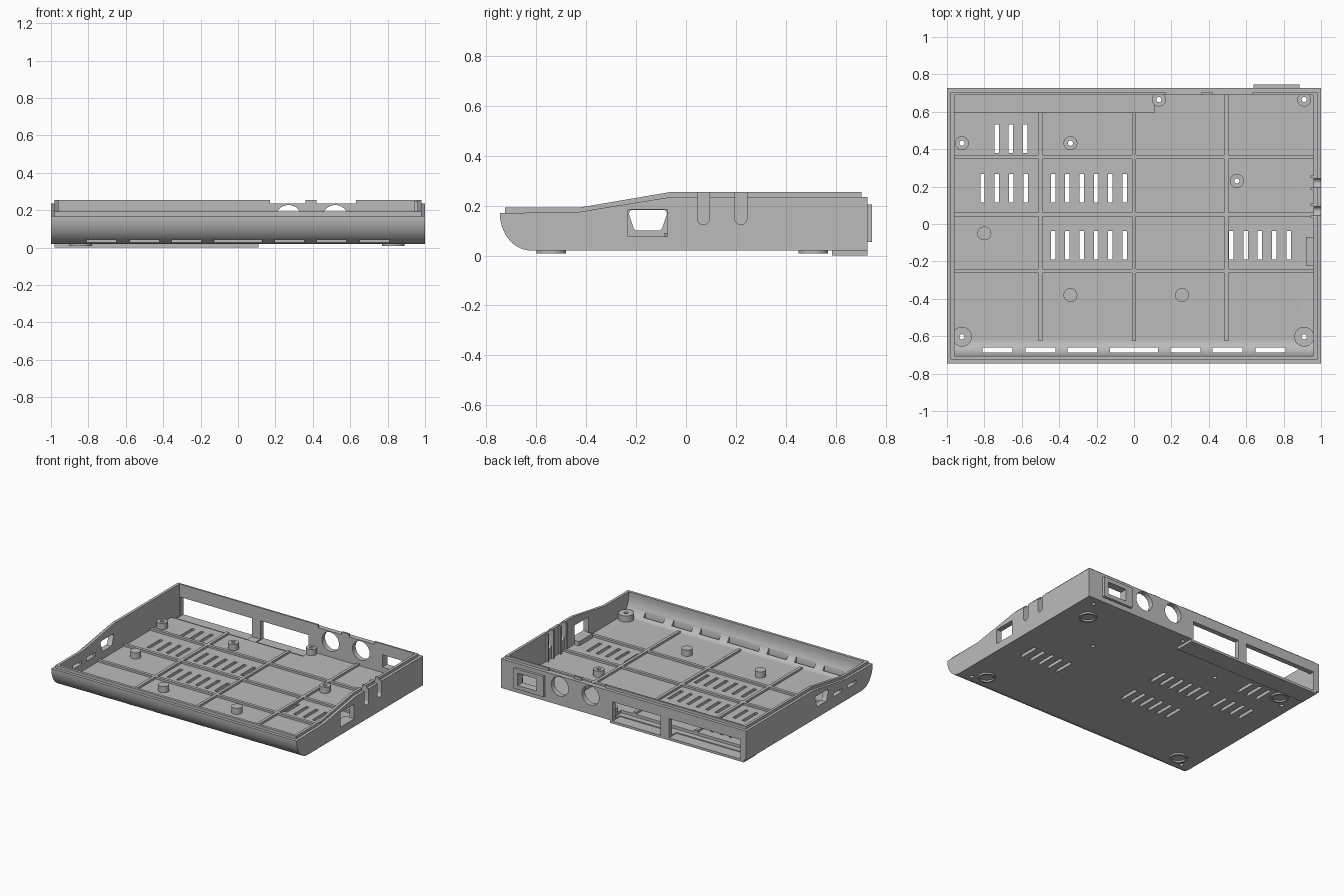
import bpy, bmesh
from math import sin, cos, pi
from mathutils import Vector

cube = bpy.data.objects.get("Cube")
if cube:
    bpy.data.objects.remove(cube)

grey = bpy.data.materials.new("plain grey plastic")
grey.use_nodes = True
colour = (0.5, 0.5, 0.5, 1)
grey.diffuse_color = colour
grey.node_tree.nodes["Principled BSDF"].inputs["Base Color"].default_value = colour


def prism(bm, pts, a, b, axis="x"):
    """Extrude a closed 2D outline along an axis from a to b."""
    place = {"x": lambda p, t: (t, p[0], p[1]),
             "y": lambda p, t: (p[0], t, p[1]),
             "z": lambda p, t: (p[0], p[1], t)}[axis]
    face = bm.faces.new([bm.verts.new(place(p, a)) for p in pts])
    ext = bmesh.ops.extrude_face_region(bm, geom=[face])
    moved = [v for v in ext["geom"] if isinstance(v, bmesh.types.BMVert)]
    bmesh.ops.translate(bm, verts=moved, vec=Vector(place((0, 0), b - a)))


def box(bm, x0, x1, y0, y1, z0, z1):
    prism(bm, [(x0, y0), (x1, y0), (x1, y1), (x0, y1)], z0, z1, "z")


def circle(u, v, r, n=32):
    return [(u + r * cos(2 * pi * i / n), v + r * sin(2 * pi * i / n)) for i in range(n)]


def make(name, build):
    bm = bmesh.new()
    build(bm)
    bmesh.ops.recalc_face_normals(bm, faces=bm.faces[:])
    mesh = bpy.data.meshes.new(name)
    bm.to_mesh(mesh)
    bm.free()
    obj = bpy.data.objects.new(name, mesh)
    bpy.context.collection.objects.link(obj)
    mesh.materials.append(grey)
    return obj


def boolean(target, build, operation="DIFFERENCE"):
    tool = make("cutter", build)
    tool.hide_render = True
    mod = target.modifiers.new("boolean", "BOOLEAN")
    mod.operation, mod.object, mod.solver = operation, tool, "EXACT"
    bpy.context.view_layer.objects.active = target
    bpy.ops.object.modifier_apply(modifier=mod.name)
    bpy.data.objects.remove(tool)


def front_arc(ry, rz, n=16):
    return [(-0.62 - ry * cos(pi / 2 * i / n), 0.17 - rz * sin(pi / 2 * i / n)) for i in range(n + 1)]


BACK, INNER, FLOOR = 0.727, 0.96, 0.045

# Outer shell with rounded front and sloping sides
outer = front_arc(0.126, 0.15) + [(BACK, 0.02), (BACK, 0.235), (-0.06, 0.235), (-0.43, 0.175)]
shell = make("case_shell", lambda bm: prism(bm, outer, -1, 1))

# Stepped lip around the rim
lip = [(-0.725, 0.1), (0.703, 0.1), (0.703, 0.255), (-0.06, 0.255), (-0.43, 0.192), (-0.725, 0.192)]
boolean(shell, lambda bm: prism(bm, lip, -0.98, 0.98), "UNION")

# Raised connector base underneath and port plate on the back
def additions(bm):
    box(bm, -0.98, 0.11, 0.585, BACK, 0, 0.03)
    box(bm, 0.64, 0.885, 0.71, 0.746, 0.055, 0.205)
boolean(shell, additions, "UNION")

# Interior
cavity = front_arc(0.085, 0.17 - FLOOR) + [(0.69, FLOOR), (0.69, 0.4), (-0.705, 0.4)]
boolean(shell, lambda bm: prism(bm, cavity, -INNER, INNER))
boolean(shell, lambda bm: box(bm, -INNER, 0.11, 0.597, 0.69, 0.025, 0.1))

# Ventilation slots: first x, count, front y
VENTS = [(-0.735, 3, 0.38), (-0.81, 4, 0.115), (-0.433, 6, 0.115),
         (-0.433, 6, -0.19), (0.52, 5, -0.19)]
FRONT_SLOTS = [(0, 0.127), (0.275, 0.08), (0.5, 0.08), (0.73, 0.08)]

def vents(bm):
    for x0, count, y in VENTS:
        for i in range(count):
            x = x0 + i * 0.0767
            box(bm, x - 0.012, x + 0.012, y, y + 0.152, -0.1, 0.1)
    for x, w in FRONT_SLOTS:
        for s in ((1, -1) if x else (1,)):
            box(bm, s * x - w, s * x + w, -0.686, -0.66, -0.1, 0.13)
boolean(shell, vents)

# Openings in the walls
def ports(bm):
    box(bm, -0.955, -0.37, 0.64, 0.8, 0.018, 0.16)
    box(bm, -0.3, 0.09, 0.64, 0.8, 0.018, 0.16)
    for x in (0.27, 0.52):
        prism(bm, circle(x, 0.158, 0.07), 0.65, 0.8, "y")
    box(bm, 0.695, 0.85, 0.65, 0.8, 0.085, 0.175)
    for x0, x1 in ((0.17, 0.362), (0.42, 0.63)):
        box(bm, x0, x1, 0.65, 0.8, 0.235, 0.3)
    # right-hand socket and rounded notches
    box(bm, 0.9, 1.1, -0.233, -0.075, 0.077, 0.185)
    for y in (0.07, 0.22):
        arch = [(y - 0.024 * cos(pi * i / 12), 0.148 - 0.024 * sin(pi * i / 12)) for i in range(13)]
        prism(bm, arch + [(y + 0.024, 0.3), (y - 0.024, 0.3)], 0.9, 1.1)
    # left-hand tapered socket and two slits
    taper = [(-0.22, 0.182), (-0.23, 0.17), (-0.21, 0.11), (-0.2, 0.1),
             (-0.105, 0.1), (-0.095, 0.11), (-0.075, 0.17), (-0.085, 0.182)]
    prism(bm, taper, -1.1, -0.9)
    for y in (-0.34, -0.5):
        box(bm, -1.1, -0.9, y - 0.05, y + 0.05, 0.1, 0.125)
boolean(shell, ports)

# Floor stiffening ribs
def ribs(bm):
    z0, z1, w = 0.035, 0.06, 0.011
    for y in (0.358, 0.05, -0.252):
        box(bm, -0.965, 0.965, y - w, y + w, z0, z1)
    for x, y1 in ((-0.5, 0.597), (0, 0.597), (0.495, 0.695)):
        box(bm, x - w, x + w, -0.625, y1, z0, z1)
make("floor_ribs", ribs)

# Screw posts, drilled through the floor
DRILLED = [(-0.92, 0.432, 0.037), (-0.34, 0.432, 0.037), (0.133, 0.665, 0.037),
           (0.91, 0.665, 0.037), (0.55, 0.23, 0.037), (-0.92, -0.603, 0.053), (0.91, -0.603, 0.053)]
SOLID = [(-0.8, -0.05), (-0.34, -0.38), (0.257, -0.38)]

def posts(bm):
    for x, y, r in DRILLED:
        prism(bm, circle(x, y, r), 0.03, 0.09, "z")

def drills(bm):
    for x, y, r in DRILLED:
        prism(bm, circle(x, y, 0.014, 16), -0.1, 0.2, "z")

screw_posts = make("screw_posts", posts)
boolean(screw_posts, drills)
boolean(shell, drills)

def pegs(bm):
    for x, y in SOLID:
        prism(bm, circle(x, y, 0.037), 0.03, 0.09, "z")
support_pegs = make("support_pegs", pegs)

# Guides inside the right wall: shelf under the socket, ribs beside the notches
def guides(bm):
    box(bm, 0.92, 0.965, -0.225, -0.07, 0.04, 0.077)
    for y in (0.07, 0.22):
        for s in (-1, 1):
            c = y + s * 0.032
            box(bm, 0.945, 0.965, c - 0.007, c + 0.007, 0.04, 0.25)
make("wall_guides", guides)

# Ring feet
FEET = [(x, y) for x in (-0.84, 0.83) for y in (-0.54, 0.51)]

def feet(bm, r, z0, z1):
    for x, y in FEET:
        prism(bm, circle(x, y, r), z0, z1, "z")
ring_feet = make("ring_feet", lambda bm: feet(bm, 0.06, 0.008, 0.025))
boolean(ring_feet, lambda bm: feet(bm, 0.047, -0.1, 0.1))

# Smooth the curved parts, keep edges sharp
for obj in (shell, screw_posts, support_pegs, ring_feet):
    bpy.ops.object.select_all(action="DESELECT")
    obj.select_set(True)
    bpy.context.view_layer.objects.active = obj
    bpy.ops.object.shade_smooth_by_angle(angle=0.5)
